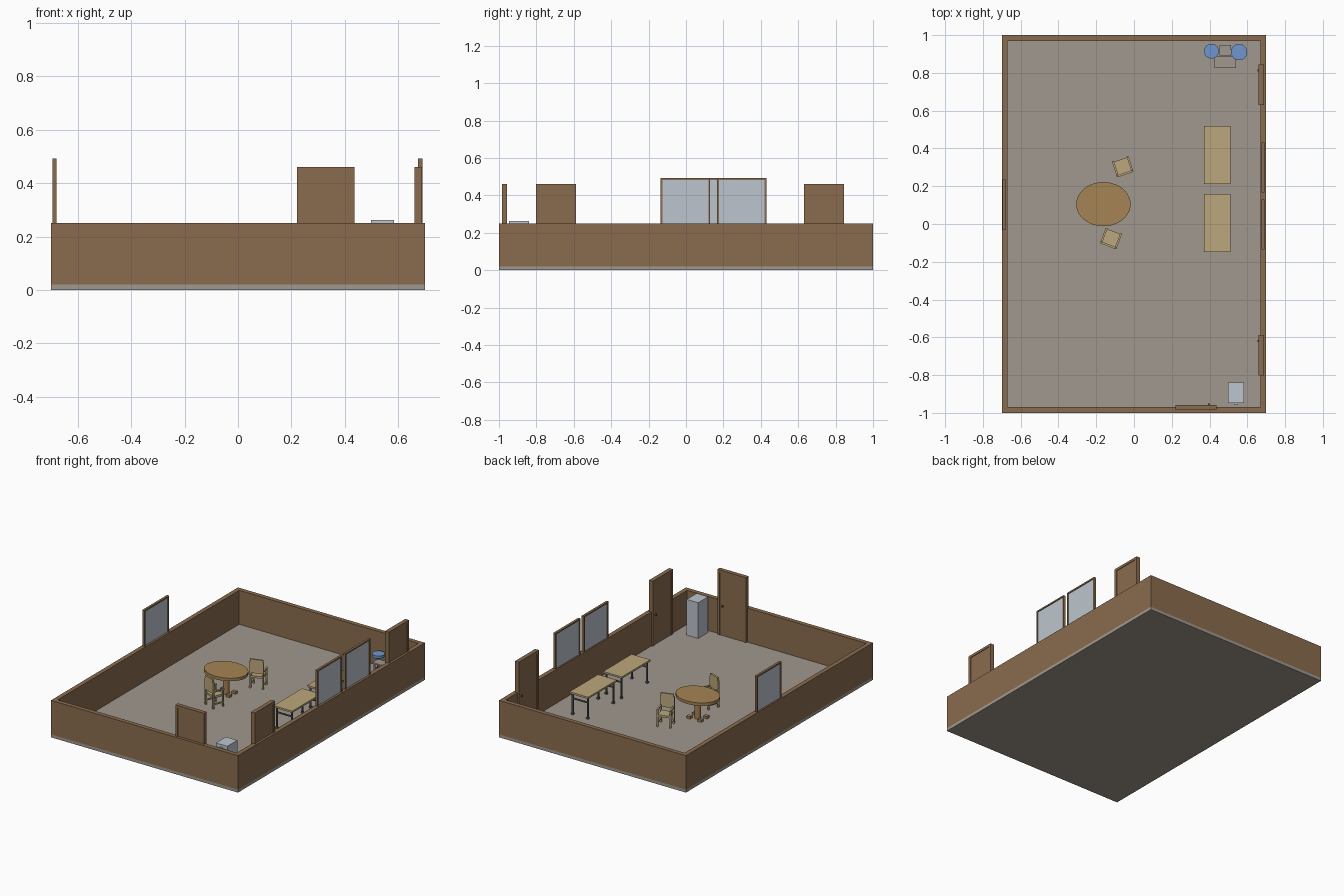
import bpy, math
from mathutils import Matrix, Vector

cube = bpy.data.objects.get("Cube")
if cube:
    bpy.data.objects.remove(cube, do_unlink=True)


def material(name, *rgb):
    col = [(c / 255 / 12.92 if c < 11 else ((c / 255 + 0.055) / 1.055) ** 2.4) for c in rgb] + [1]
    m = bpy.data.materials.new(name)
    m.diffuse_color = col
    m.use_nodes = True
    m.node_tree.nodes["Principled BSDF"].inputs["Base Color"].default_value = col
    return m


WALL = material("wall brown", 138, 108, 78)
FLOOR = material("floor grey", 160, 152, 142)
TAN = material("light wood", 188, 167, 124)
WOOD = material("warm wood", 165, 131, 83)
PALE = material("pale blue grey", 188, 197, 205)
BLUE = material("seat blue", 112, 150, 205)
METAL = material("dark metal", 92, 95, 100)


def finish(ob, name, mat):
    ob.name = ob.data.name = name
    ob.data.materials.append(mat)
    return ob


def box(name, mat, x, y, z):
    """Box from (min, max) ranges."""
    bpy.ops.mesh.primitive_cube_add(size=1)
    ob = bpy.context.object
    lo, hi = Vector((x[0], y[0], z[0])), Vector((x[1], y[1], z[1]))
    ob.data.transform(Matrix.Translation((lo + hi) / 2) @ Matrix.Diagonal((*(hi - lo), 1)))
    return finish(ob, name, mat)


def disc(name, mat, x, y, z, rx, ry):
    """Upright elliptical cylinder."""
    bpy.ops.mesh.primitive_cylinder_add(vertices=40, radius=1, depth=1)
    ob = bpy.context.object
    ob.data.transform(Matrix.Translation((x, y, sum(z) / 2)) @ Matrix.Diagonal((rx, ry, z[1] - z[0], 1)))
    bpy.ops.object.shade_smooth_by_angle()
    return finish(ob, name, mat)


def place(parts, x, y, angle=0):
    for ob in parts:
        ob.matrix_world = Matrix.Translation((x, y, 0)) @ Matrix.Rotation(math.radians(angle), 4, "Z")


F = 0.02  # floor level

# Room shell
box("floor", FLOOR, (-0.7, 0.7), (-1, 1), (0, F))
for side, s in (("left", 1), ("right", -1)):
    box(side + "_wall", WALL, sorted((s * 0.67, s * 0.7)), (-1, 1), (F, 0.25))
for side, s in (("back", 1), ("front", -1)):
    box(side + "_wall", WALL, (-0.67, 0.67), sorted((s * 0.97, s)), (F, 0.25))


def framed(name, width, z, depth, border, panel, panel_depth, sill):
    """Frame and panel in the local xz plane, outside towards -y."""
    h = width / 2
    parts = [box(name + "_post", WALL, sorted((s * h, s * (h - border))), (-depth / 2, depth / 2), z)
             for s in (-1, 1)]
    inner = (border - h, h - border)
    parts.append(box(name + "_head", WALL, inner, (-depth / 2, depth / 2), (z[1] - border, z[1])))
    low = z[0]
    if sill:
        low += border
        parts.append(box(name + "_sill", WALL, inner, (-depth / 2, depth / 2), (z[0], low)))
    parts.append(box(name + "_panel", panel, inner, (-panel_depth / 2, panel_depth / 2), (low, z[1] - border)))
    return parts


# Doors with knobs on the inside
for name, x, y, turn, knob in (("front_door", 0.328, -0.971, 0, 0.07),
                               ("side_door_front", 0.674, -0.695, 90, 0.075),
                               ("side_door_back", 0.674, 0.738, 90, 0.075)):
    parts = framed(name, 0.215, (F, 0.46), 0.028, 0.017, WALL, 0.02, False)
    parts.append(box(name + "_knob", METAL, (knob - 0.005, knob + 0.005), (0.01, 0.02), (0.215, 0.225)))
    place(parts, x, y, turn)

# Windows standing on the side walls
for name, x, y in (("left_window_front", 0.682, -0.003), ("left_window_back", 0.682, 0.298),
                   ("right_window", -0.687, 0.102)):
    place(framed(name, 0.265, (0.24, 0.493), 0.016, 0.01, PALE, 0.006, True), x, y, 90)

# Oval table on a pedestal with four feet
tx, ty = -0.162, 0.105
disc("table_top", WOOD, tx, ty, (0.16, 0.18), 0.144, 0.117)
disc("table_column", WOOD, tx, ty, (F, 0.16), 0.02, 0.02)
for sx in (-1, 1):
    for sy in (-1, 1):
        cx, cy = tx + sx * 0.042, ty + sy * 0.031
        box("table_foot", WOOD, (cx - 0.014, cx + 0.014), (cy - 0.012, cy + 0.012), (F, 0.036))


# Armchairs
def chair():
    parts = [box("chair_seat", TAN, (-0.038, 0.038), (-0.035, 0.038), (0.088, 0.102)),
             box("chair_back", TAN, (-0.042, 0.042), (-0.046, -0.035), (0.125, 0.218))]
    for s in (-1, 1):
        side = sorted((s * 0.036, s * 0.046))
        parts += [box("chair_front_leg", TAN, side, (0.028, 0.038), (F, 0.13)),
                  box("chair_back_leg", TAN, side, (-0.044, -0.034), (F, 0.2)),
                  box("chair_arm", TAN, side, (-0.04, 0.042), (0.13, 0.138)),
                  box("chair_rail", TAN, side, (-0.034, 0.028), (0.045, 0.053))]
    return parts


place(chair(), -0.06, 0.305, 18)
place(chair(), -0.121, -0.075, -21)

# Long desks on metal legs
for y in (0.005, 0.365):
    parts = [box("desk_top", TAN, (-0.07, 0.07), (-0.153, 0.153), (0.163, 0.175))]
    for sy in (-1, 1):
        end = sorted((sy * 0.132, sy * 0.141))
        parts.append(box("desk_crossbar", METAL, (-0.055, 0.055), end, (0.125, 0.133)))
        for sx in (-1, 1):
            parts += [box("desk_leg", METAL, sorted((sx * 0.052, sx * 0.061)), end, (F, 0.163)),
                      box("desk_foot", METAL, sorted((sx * 0.049, sx * 0.064)),
                          sorted((sy * 0.129, sy * 0.144)), (F, 0.03))]
    place(parts, 0.44, y)

# Tall cabinet
box("cabinet", PALE, (0.497, 0.583), (-0.947, -0.84), (F, 0.262))
box("cabinet_hinge", PALE, (0.53, 0.55), (-0.956, -0.947), (0.225, 0.245))

# Round stools
for x, y, r in ((0.41, 0.915, 0.039), (0.556, 0.91, 0.043)):
    disc("stool_seat", BLUE, x, y, (0.115, 0.133), r, r)
    disc("stool_stem", METAL, x, y, (0.028, 0.115), 0.008, 0.008)
    disc("stool_base", METAL, x, y, (F, 0.028), 0.028, 0.028)

# Small grey table and stand between the stools
box("side_table_top", FLOOR, (0.425, 0.54), (0.827, 0.89), (0.1, 0.11))
for x in (0.432, 0.525):
    for y in (0.834, 0.876):
        box("side_table_leg", FLOOR, (x, x + 0.008), (y, y + 0.008), (F, 0.1))
box("stand", FLOOR, (0.452, 0.514), (0.893, 0.948), (F, 0.1))
